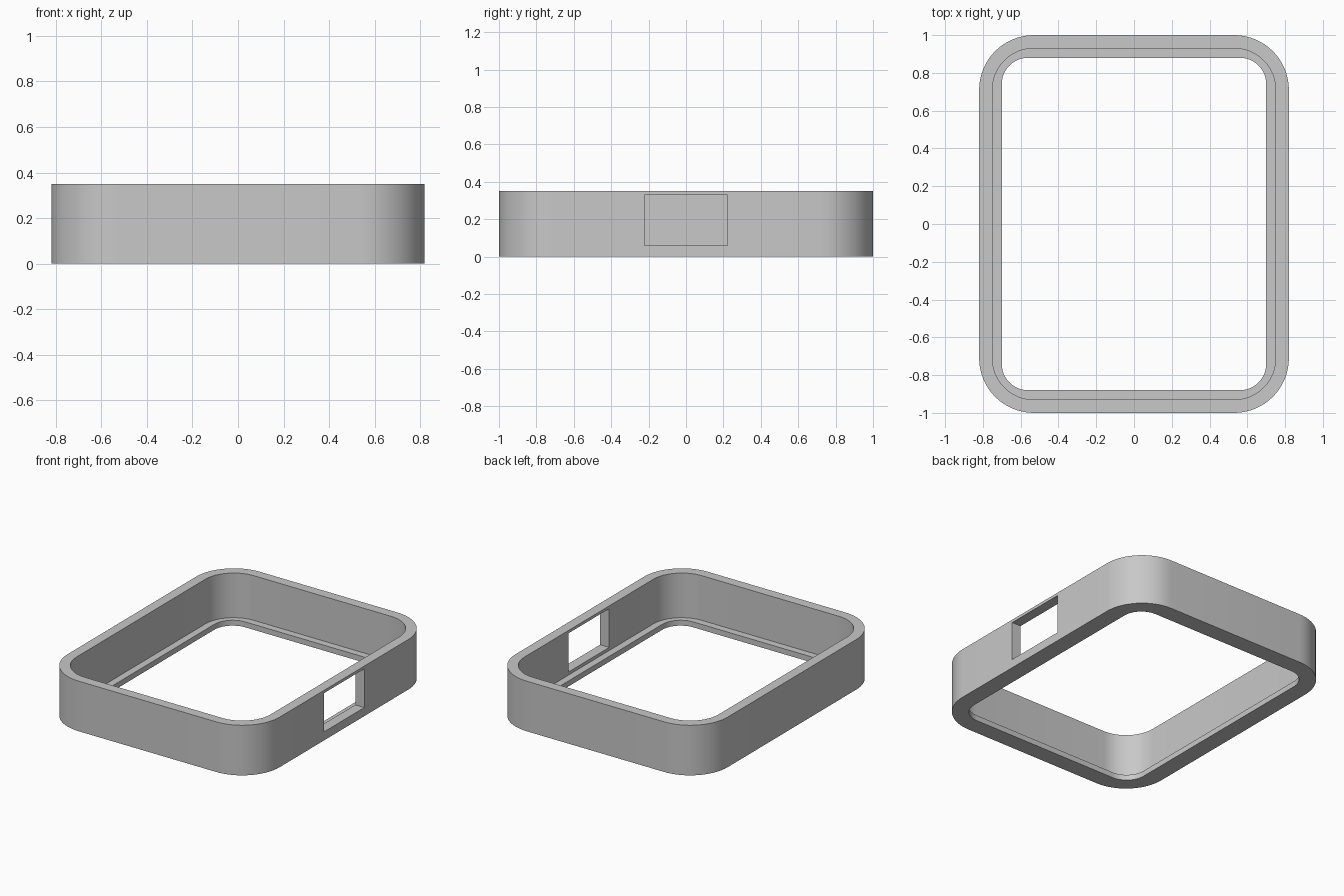
import bpy
import bmesh
from math import sin, cos, pi

default = bpy.data.objects.get("Cube")
if default:
    bpy.data.objects.remove(default, do_unlink=True)

# Single grey material
GREY = (0.58, 0.58, 0.58, 1.0)
mat = bpy.data.materials.new("plain grey")
mat.use_nodes = True
mat.diffuse_color = GREY
bsdf = next(n for n in mat.node_tree.nodes if n.type == 'BSDF_PRINCIPLED')
bsdf.inputs["Base Color"].default_value = GREY

HEIGHT = 0.35
LEDGE = 0.038
CORNER_STEPS = 16


def rounded_loop(bm, half_x, half_y, radius, z):
    """Ring of vertices around a rounded rectangle."""
    verts = []
    for quarter, (sx, sy) in enumerate([(1, 1), (-1, 1), (-1, -1), (1, -1)]):
        cx, cy = sx * (half_x - radius), sy * (half_y - radius)
        for i in range(CORNER_STEPS + 1):
            a = (quarter + i / CORNER_STEPS) * pi / 2
            verts.append(bm.verts.new((cx + radius * cos(a), cy + radius * sin(a), z)))
    return verts


def make_object(name, bm):
    bmesh.ops.recalc_face_normals(bm, faces=bm.faces)
    mesh = bpy.data.meshes.new(name)
    bm.to_mesh(mesh)
    bm.free()
    mesh.materials.append(mat)
    obj = bpy.data.objects.new(name, mesh)
    bpy.context.collection.objects.link(obj)
    return obj


# Frame: stepped wall section swept round the rounded rectangle
outer = (0.82, 1.0, 0.29)
inner = (0.75, 0.93, 0.22)
lip = (0.70, 0.88, 0.14)
section = [(outer, 0), (outer, HEIGHT), (inner, HEIGHT),
           (inner, LEDGE), (lip, LEDGE), (lip, 0)]

bm = bmesh.new()
loops = [rounded_loop(bm, *shape, z) for shape, z in section]
count = len(loops[0])
for k, loop in enumerate(loops):
    after = loops[(k + 1) % len(loops)]
    for i in range(count):
        j = (i + 1) % count
        bm.faces.new((loop[i], loop[j], after[j], after[i]))
frame = make_object("frame", bm)

# Rectangular window through the +x wall
bm = bmesh.new()
bmesh.ops.create_cube(bm, size=1)
bmesh.ops.scale(bm, vec=(0.2, 0.446, 0.27), verts=bm.verts)
bmesh.ops.translate(bm, vec=(0.79, 0, 0.195), verts=bm.verts)
cutter = make_object("window_cutter", bm)
cutter.hide_render = True

cut = frame.modifiers.new("window", 'BOOLEAN')
cut.operation = 'DIFFERENCE'
cut.solver = 'EXACT'
cut.object = cutter

bpy.ops.object.select_all(action='DESELECT')
frame.select_set(True)
bpy.context.view_layer.objects.active = frame
bpy.ops.object.modifier_apply(modifier=cut.name)
bpy.data.objects.remove(cutter, do_unlink=True)
bpy.ops.object.shade_smooth_by_angle()
